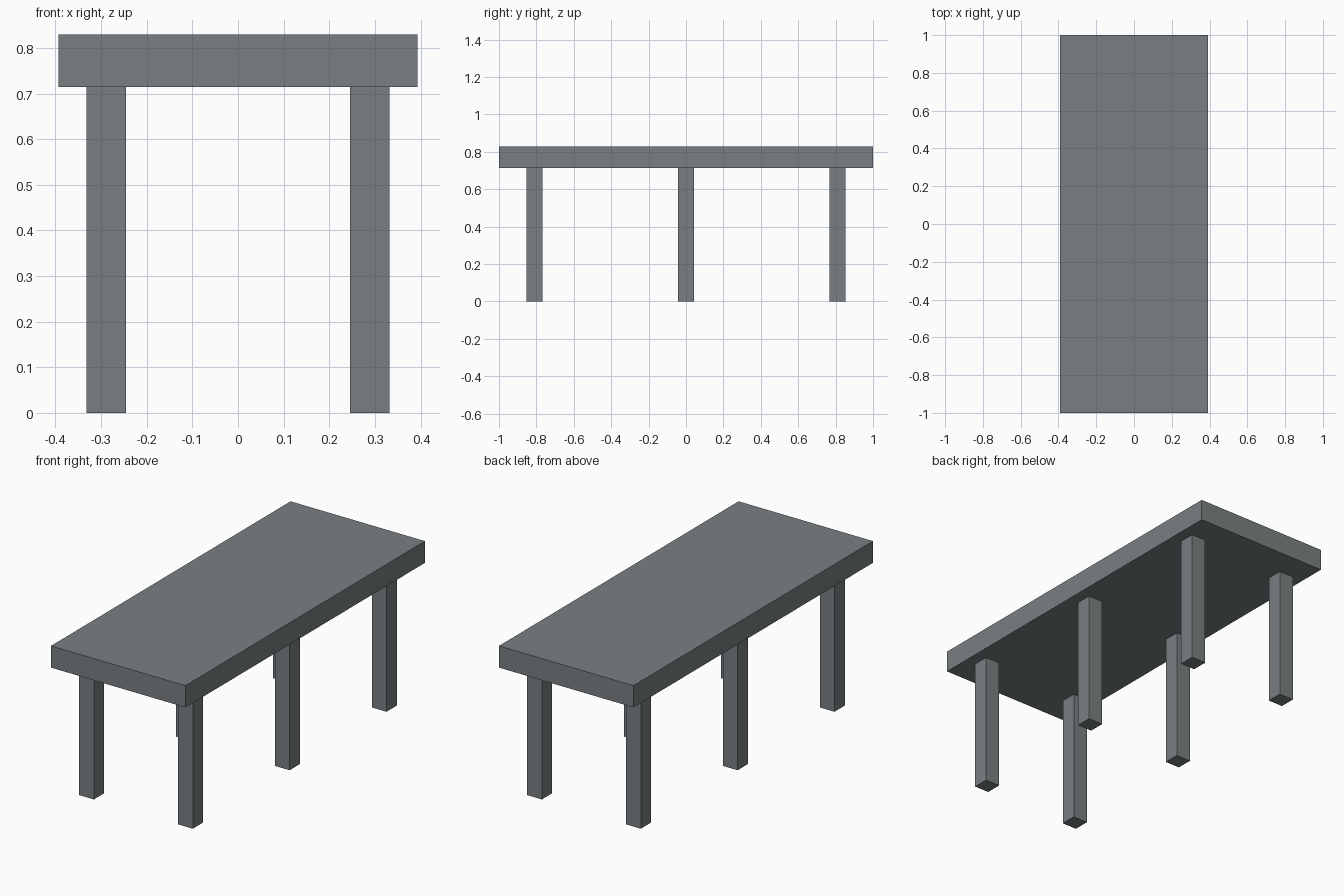
import bpy

cube = bpy.data.objects.get("Cube")
if cube:
    bpy.data.objects.remove(cube, do_unlink=True)

# Single slate grey material
grey = bpy.data.materials.new("slate_grey")
grey.use_nodes = True
colour = (0.19, 0.215, 0.223, 1)
grey.diffuse_color = colour
grey.node_tree.nodes["Principled BSDF"].inputs["Base Color"].default_value = colour

TOP_Z = 0.829
UNDERSIDE = 0.714
LEG = 0.086


def box(name, centre, size):
    bpy.ops.mesh.primitive_cube_add(size=1, location=centre)
    obj = bpy.context.object
    obj.name = name
    obj.scale = size
    bpy.ops.object.transform_apply(location=False, rotation=False, scale=True)
    obj.data.materials.append(grey)
    return obj


# Table top slab
box("table_top", (0, 0, (TOP_Z + UNDERSIDE) / 2), (0.786, 2, TOP_Z - UNDERSIDE))

# Three pairs of square legs
for row, y in (("front", -0.809), ("middle", 0), ("back", 0.809)):
    for side, sign in (("left", 1), ("right", -1)):
        box(f"{row}_{side}_leg", (sign * 0.289, y, UNDERSIDE / 2), (LEG, LEG, UNDERSIDE))
